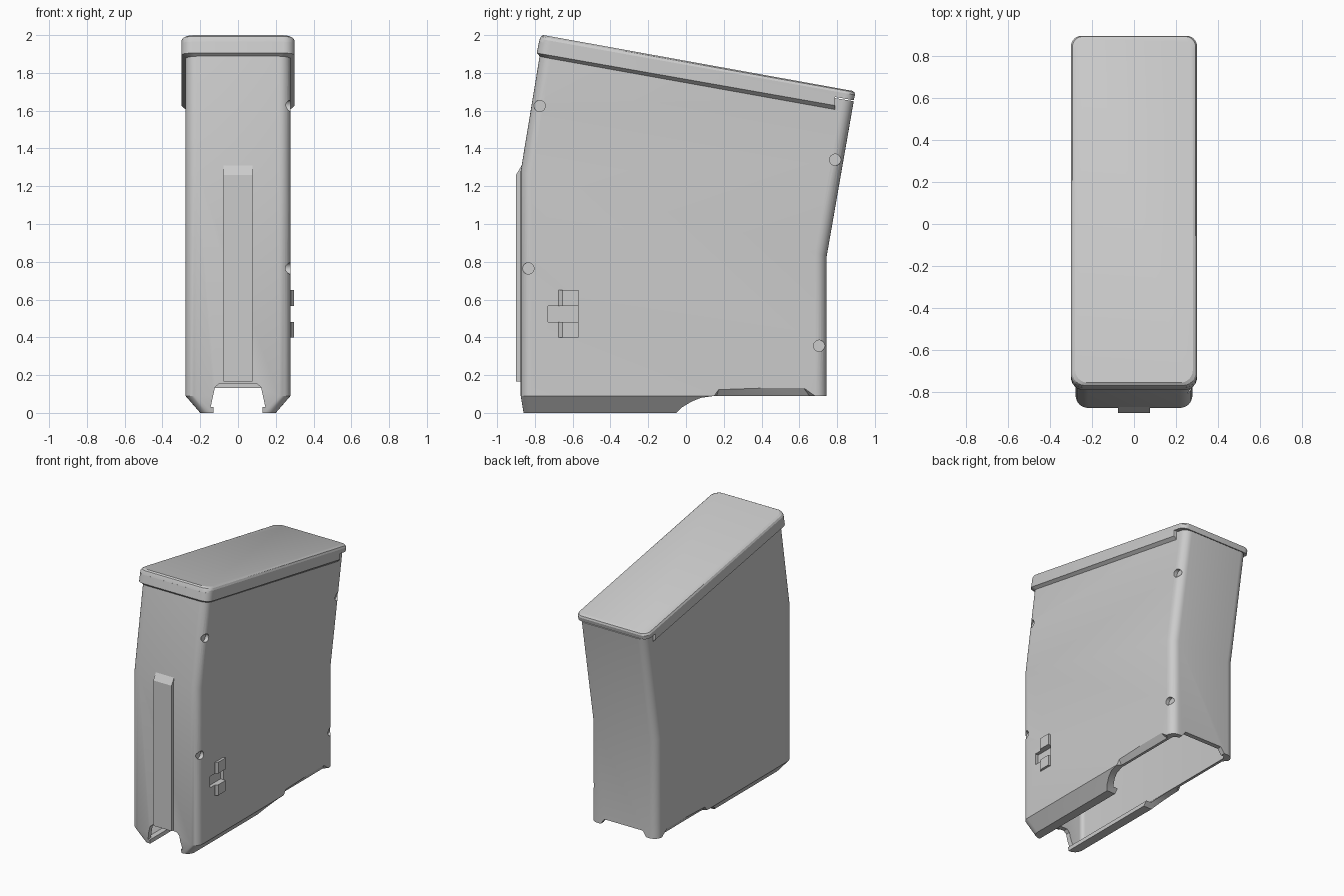
import bpy
import bmesh
from math import cos, sin, pi, radians
from mathutils import Vector, Matrix

cube = bpy.data.objects.get("Cube")
if cube:
    bpy.data.objects.remove(cube, do_unlink=True)

GREY = (0.6, 0.6, 0.6, 1)
grey = bpy.data.materials.new("plain grey")
grey.use_nodes = True
grey.diffuse_color = GREY
grey.node_tree.nodes["Principled BSDF"].inputs["Base Color"].default_value = GREY


def finish(name, bm):
    bmesh.ops.recalc_face_normals(bm, faces=bm.faces)
    mesh = bpy.data.meshes.new(name)
    bm.to_mesh(mesh)
    bm.free()
    mesh.materials.append(grey)
    obj = bpy.data.objects.new(name, mesh)
    bpy.context.collection.objects.link(obj)
    return obj


def ring(bm, y0, z0, y1, z1, half, r_front, r_back):
    """Rounded rectangle, tilted so its height runs from z0 in front to z1 behind."""
    verts = []
    corners = [(1, 1, r_back), (-1, 1, r_back), (-1, -1, r_front), (1, -1, r_front)]
    for i, (sx, sy, r) in enumerate(corners):
        cy = y1 - r if sy > 0 else y0 + r
        for k in range(7):
            a = (i + k / 6) * pi / 2
            x, y = sx * (half - r) + r * cos(a), cy + r * sin(a)
            verts.append(bm.verts.new((x, y, z0 + (z1 - z0) * (y - y0) / (y1 - y0))))
    return verts


def loft(name, sections, r_front=0.06, r_back=0.06):
    bm = bmesh.new()
    rings = [ring(bm, *s, r_front, r_back) for s in sections]
    n = len(rings[0])
    for a, b in zip(rings, rings[1:]):
        for i in range(n):
            j = (i + 1) % n
            bm.faces.new((a[i], a[j], b[j], b[i]))
    bm.faces.new(rings[0])
    bm.faces.new(rings[-1])
    return finish(name, bm)


def prism(name, points, axis, low, high):
    """Extrude a flat outline along x (outline y,z), y (x,z) or z (x,y)."""
    bm = bmesh.new()

    def place(p, d):
        c = list(p)
        c.insert("xyz".index(axis), d)
        return bm.verts.new(c)
    a, b = [[place(p, d) for p in points] for d in (low, high)]
    bm.faces.new(a)
    bm.faces.new(b)
    for i in range(len(a)):
        j = (i + 1) % len(a)
        bm.faces.new((a[i], a[j], b[j], b[i]))
    return finish(name, bm)


def rect(a0, b0, a1, b1):
    return [(a0, b0), (a1, b0), (a1, b1), (a0, b1)]


def mirrored(half):
    return half + [(-x, z) for x, z in reversed(half)]


def cut(obj, cutter):
    cutter.hide_render = True
    mod = obj.modifiers.new("cut", "BOOLEAN")
    mod.operation, mod.solver, mod.object = "DIFFERENCE", "EXACT", cutter
    graph = bpy.context.evaluated_depsgraph_get()
    mesh = bpy.data.meshes.new_from_object(obj.evaluated_get(graph))
    obj.modifiers.clear()
    obj.data = mesh
    bpy.data.objects.remove(cutter, do_unlink=True)


# Bent body with tapered lower edges
body = loft("body", [
    (-0.86, 0, 0.745, 0, 0.2),
    (-0.875, 0.09, 0.745, 0.09, 0.278),
    (-0.875, 1.28, 0.745, 0.83, 0.278),
    (-0.768, 1.93, 0.888, 1.65, 0.278)])

# Hollow inside
cut(body, loft("cavity", [
    (-0.83, 0.03, 0.71, 0.03, 0.17),
    (-0.84, 0.1, 0.71, 0.1, 0.24),
    (-0.84, 1.28, 0.71, 0.83, 0.24),
    (-0.735, 1.89, 0.85, 1.61, 0.24)], 0.03, 0.03))

# Open mouth between the lips, then the raised rear edge
cut(body, prism("mouth", rect(-0.13, -0.1, 0.13, 0.06), "y", -1, 1))
cut(body, prism("rear_edge", [
    (-0.05, -0.1), (-0.05, 0), (-0.02, 0.03), (0.03, 0.06), (0.08, 0.08),
    (0.15, 0.09), (1, 0.09), (1, -0.1)], "x", -1, 1))

# Notches in the front and back walls
cut(body, prism("front_notch", mirrored(
    [(0.145, 0.03), (0.122, 0.135), (0.1, 0.155)]), "y", -1, -0.8))
cut(body, prism("back_notch", mirrored(
    [(0.2, 0.05), (0.19, 0.09), (0.16, 0.132)]), "y", 0.69, 1))

# Bevelled hollows under the rear side edges
for side in (-1, 1):
    bm = bmesh.new()
    for x, y, z in [(0.3, 0.13, 0.08), (0.3, 0.18, 0.15), (0.3, 0.6, 0.165),
                    (0.3, 0.72, 0.08), (0.243, 0.16, 0.08), (0.243, 0.66, 0.08)]:
        bm.verts.new((side * x, y, z))
    bmesh.ops.convex_hull(bm, input=bm.verts)
    cut(body, finish("edge_hollow", bm))

# Round pin holes and latch recess on the left side
for y, z in [(-0.775, 1.625), (-0.835, 0.765), (0.79, 1.34), (0.705, 0.355)]:
    circle = [(y + 0.03 * cos(k * pi / 12), z + 0.03 * sin(k * pi / 12)) for k in range(24)]
    cut(body, prism("pin_hole", circle, "x", 0.25, 0.4))
cut(body, prism("latch_recess", rect(-0.73, 0.48, -0.57, 0.565), "x", 0.253, 0.4))

# Raised latch tabs above and below the recess
tab = [(0.27, -0.675), (0.28, -0.675), (0.296, -0.655), (0.296, -0.57), (0.27, -0.57)]
upper_tab = prism("upper_latch_tab", tab, "z", 0.565, 0.65)
lower_tab = prism("lower_latch_tab", tab, "z", 0.4, 0.48)

# Front guide rib with sloping top
rib = prism("front_rib", [(-0.9, 0.165), (-0.9, 1.26), (-0.87, 1.31), (-0.86, 1.31),
                          (-0.86, 0.165)], "x", -0.076, 0.076)

# Cap: thick side rim and a full-length lid
rim = loft("cap_rim", [
    (-0.772, 1.885, 0.79, 1.605, 0.277),
    (-0.79, 1.905, 0.79, 1.627, 0.3),
    (-0.778, 1.965, 0.79, 1.685, 0.3)], 0.06, 0.003)
lid = loft("cap_lid", [
    (-0.781, 1.95, 0.888, 1.655, 0.3),
    (-0.774, 1.98, 0.895, 1.683, 0.3),
    (-0.768, 1.993, 0.892, 1.697, 0.293),
    (-0.755, 2.0, 0.88, 1.705, 0.28)], 0.06, 0.05)

# Smooth the rounded corners and keep the creases
bpy.ops.object.select_all(action="DESELECT")
for obj in (body, rib, rim, lid, upper_tab, lower_tab):
    obj.select_set(True)
bpy.context.view_layer.objects.active = body
bpy.ops.object.shade_smooth_by_angle(angle=radians(25))
